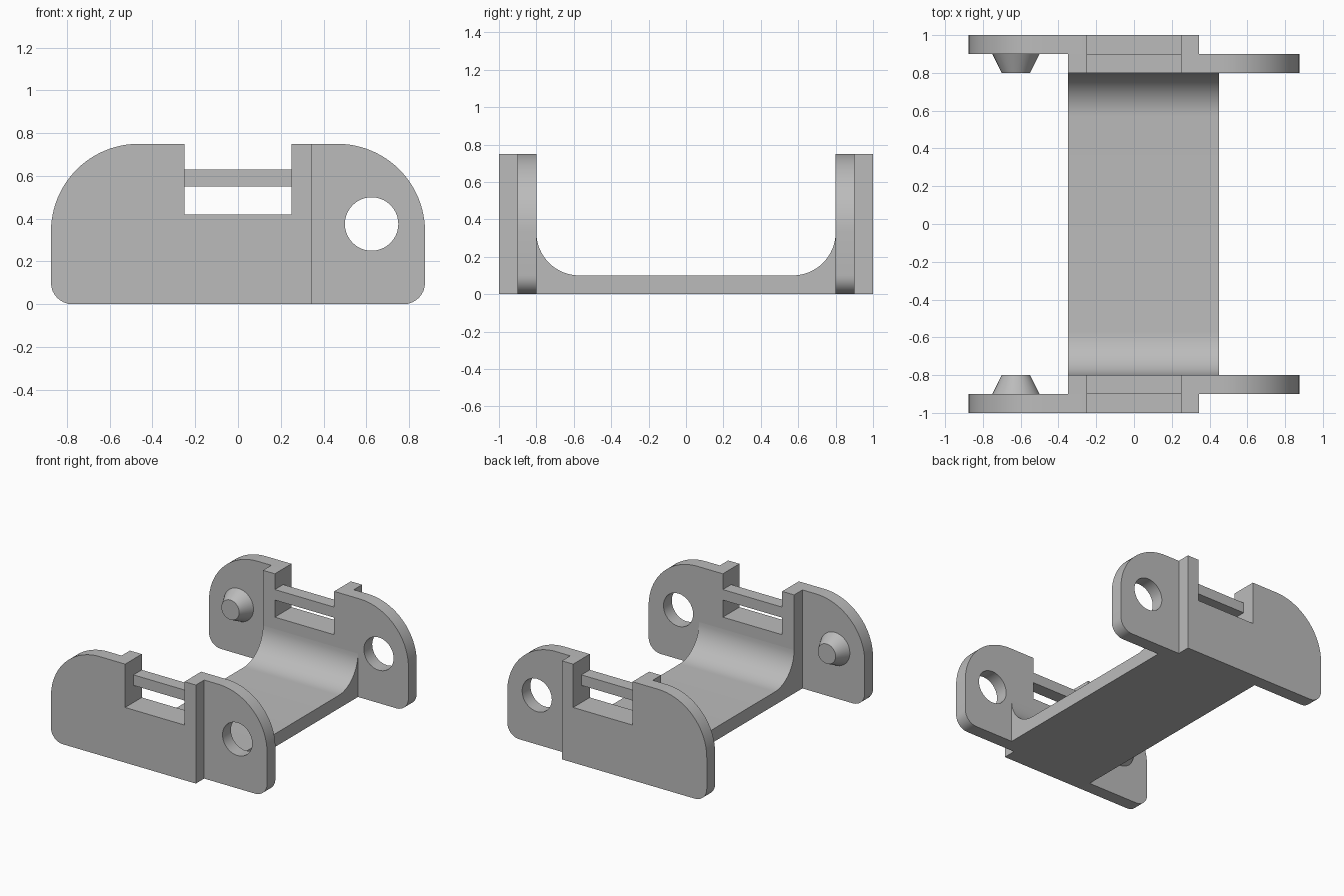
import bpy, bmesh
from math import sin, cos, pi, radians
from mathutils import Vector

cube = bpy.data.objects.get("Cube")
if cube:
    bpy.data.objects.remove(cube, do_unlink=True)

grey = bpy.data.materials.new("plain grey")
grey.use_nodes = True
COLOR = (0.5, 0.5, 0.5, 1)
grey.diffuse_color = COLOR
grey.node_tree.nodes["Principled BSDF"].inputs["Base Color"].default_value = COLOR

HALF, TOP = 0.875, 0.75           # wall half length and height
NOTCH, NOTCH_Z = 0.25, 0.42       # window half width and sill
PIVOT, PIVOT_Z, HOLE_R = 0.625, 0.375, 0.125


def arc(cx, cz, r, start, end, n=16):
    """Points along an arc, angles in degrees."""
    steps = [radians(start + (end - start) * i / n) for i in range(n + 1)]
    return [(cx + r * cos(a), cz + r * sin(a)) for a in steps]


def finish(name, bm):
    bmesh.ops.recalc_face_normals(bm, faces=bm.faces)
    mesh = bpy.data.meshes.new(name)
    bm.to_mesh(mesh)
    bm.free()
    mesh.materials.append(grey)
    obj = bpy.data.objects.new(name, mesh)
    bpy.context.collection.objects.link(obj)
    bpy.ops.object.select_all(action="DESELECT")
    obj.select_set(True)
    bpy.context.view_layer.objects.active = obj
    bpy.ops.object.shade_smooth_by_angle(angle=radians(30))
    return obj


def extrude(name, loops, place, depth):
    """Fill an outline (and any holes), then extrude it along depth."""
    bm = bmesh.new()
    for loop in loops:
        verts = [bm.verts.new(place(*p)) for p in loop]
        for a, b in zip(verts, verts[1:] + verts[:1]):
            bm.edges.new((a, b))
    bmesh.ops.triangle_fill(bm, edges=bm.edges[:], use_beauty=True)
    bmesh.ops.dissolve_limit(bm, angle_limit=0.001, verts=[], edges=bm.edges[:])
    result = bmesh.ops.extrude_face_region(bm, geom=bm.faces[:])
    moved = [v for v in result["geom"] if isinstance(v, bmesh.types.BMVert)]
    bmesh.ops.translate(bm, verts=moved, vec=Vector(depth))
    return finish(name, bm)


def plate_outline(inner):
    """Wall plate rounded at its +x end, square at x = -inner, with the window."""
    window = [(NOTCH, TOP), (NOTCH, NOTCH_Z), (-NOTCH, NOTCH_Z), (-NOTCH, TOP)]
    return ([(-inner, 0)]
            + arc(HALF - 0.1, 0.1, 0.1, -90, 0, 8)
            + arc(HALF - 0.41, TOP - 0.41, 0.41, 0, 90, 24)
            + window + [(-inner, TOP)])


hole = arc(PIVOT, PIVOT_Z, HOLE_R, 0, 360, 40)[:-1]

for side, label in ((-1, "front"), (1, "back")):
    # Outer plate reaches towards -x, inner plate towards +x
    outer = [(-x, z) for x, z in plate_outline(0.345)]
    extrude(label + "_outer_plate", [outer],
            lambda x, z: (x, side * 0.9, z), (0, side * 0.1, 0))
    extrude(label + "_inner_plate", [plate_outline(0.35), hole],
            lambda x, z: (x, side * 0.8, z), (0, side * 0.1, 0))

    # Bar across the window
    bar = [(0.8, 0.55), (0.9, 0.55), (0.9, 0.63), (0.8, 0.63)]
    extrude(label + "_window_bar", [bar],
            lambda y, z: (-NOTCH, side * y, z), (2 * NOTCH, 0, 0))

    # Tapered pivot pin pointing inwards
    bm = bmesh.new()
    bmesh.ops.create_cone(bm, cap_ends=True, segments=40,
                          radius1=HOLE_R, radius2=0.075, depth=0.1)
    pin = finish(label + "_pivot_pin", bm)
    pin.rotation_euler.x = side * pi / 2
    pin.location = (-PIVOT, side * 0.85, PIVOT_Z)

# Floor with coved ends
R = 0.23
cove = arc(0.8 - R, 0.1 + R, R, 0, -90)
floor = [(-0.8, 0), (0.8, 0)] + cove + [(-y, z) for y, z in reversed(cove)]
extrude("floor", [floor], lambda y, z: (-0.35, y, z), (0.8, 0, 0))
